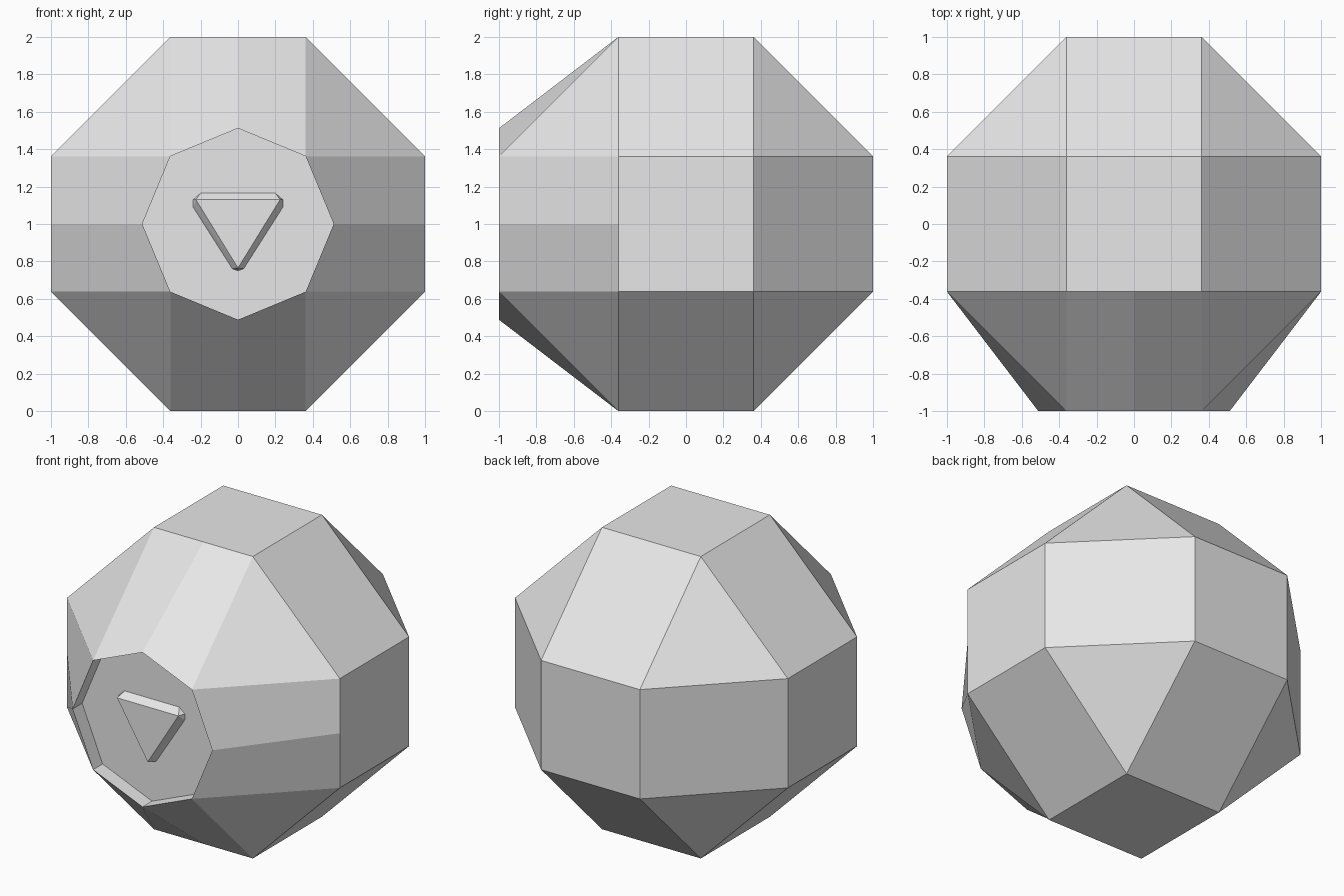
import bpy, bmesh, math
from mathutils import Vector

cube = bpy.data.objects.get("Cube")
if cube:
    bpy.data.objects.remove(cube, do_unlink=True)

C = 0.362                  # half width of each square face
R = C * math.sqrt(2)       # radius of the front octagon
RECESS = 0.10

grey = bpy.data.materials.new("light_grey")
grey.use_nodes = True
grey.diffuse_color = (0.8, 0.8, 0.8, 1)
grey.node_tree.nodes["Principled BSDF"].inputs["Base Color"].default_value = (0.8, 0.8, 0.8, 1)


def finish(name, bm):
    """Turn a bmesh into a flat-shaded grey object."""
    bmesh.ops.recalc_face_normals(bm, faces=bm.faces[:])
    mesh = bpy.data.meshes.new(name)
    bm.to_mesh(mesh)
    bm.free()
    mesh.materials.append(grey)
    obj = bpy.data.objects.new(name, mesh)
    bpy.context.collection.objects.link(obj)
    return obj


# Body: hull of the 24 corners, merged into squares and triangles
bm = bmesh.new()
for axis in range(3):
    for a in (-1, 1):
        for b in (-C, C):
            for c in (-C, C):
                p = [b, c]
                p.insert(axis, a)
                bm.verts.new(p)
bmesh.ops.convex_hull(bm, input=bm.verts[:])
bmesh.ops.dissolve_limit(bm, angle_limit=math.radians(2), verts=bm.verts[:], edges=bm.edges[:])

# Open the front and split the four squares around it down the middle
front = min(bm.faces, key=lambda f: f.calc_center_median().y)
rim = list(front.edges)
outer = []
for e in rim:
    side = next(f for f in e.link_faces if f != front)
    outer.append(next(o for o in side.edges if not set(o.verts) & set(e.verts)))
bmesh.ops.delete(bm, geom=[front], context='FACES_ONLY')
split = bmesh.ops.bisect_edges(bm, edges=rim + outer, cuts=1)
mids = [g for g in split["geom_split"] if isinstance(g, bmesh.types.BMVert)]
bmesh.ops.connect_verts(bm, verts=mids)

# Push the rim midpoints out to make an octagon, then sink its floor
for v in mids:
    if v.co.y < -0.9:
        v.co = Vector((v.co.x, 0, v.co.z)).normalized() * R + Vector((0, -1, 0))
ring = [v for v in bm.verts if v.co.y < -0.9]
ring.sort(key=lambda v: math.atan2(v.co.z, v.co.x))
octagon = bm.faces.new(ring)
floor = bmesh.ops.extrude_discrete_faces(bm, faces=[octagon])["faces"][0]
bmesh.ops.translate(bm, vec=(0, RECESS, 0), verts=floor.verts[:])
body = finish("faceted_body", bm)
body.location.z = 1

# Raised triangle: clipped-corner base rising to a smaller triangle
bm = bmesh.new()
base = [(-0.20, 0.165), (0.20, 0.165), (0.24, 0.13), (0.24, 0.09),
        (0.03, -0.24), (0, -0.25), (-0.03, -0.24), (-0.24, 0.09), (-0.24, 0.13)]
top = [(-0.225, 0.13), (0.225, 0.13), (0, -0.235)]
for y, points in ((RECESS - 1, base), (RECESS - 1.045, top)):
    for x, z in points:
        bm.verts.new((x, y, z))
bmesh.ops.convex_hull(bm, input=bm.verts[:])
bmesh.ops.dissolve_limit(bm, angle_limit=math.radians(1), verts=bm.verts[:], edges=bm.edges[:])
triangle = finish("raised_triangle", bm)
triangle.location.z = 1
